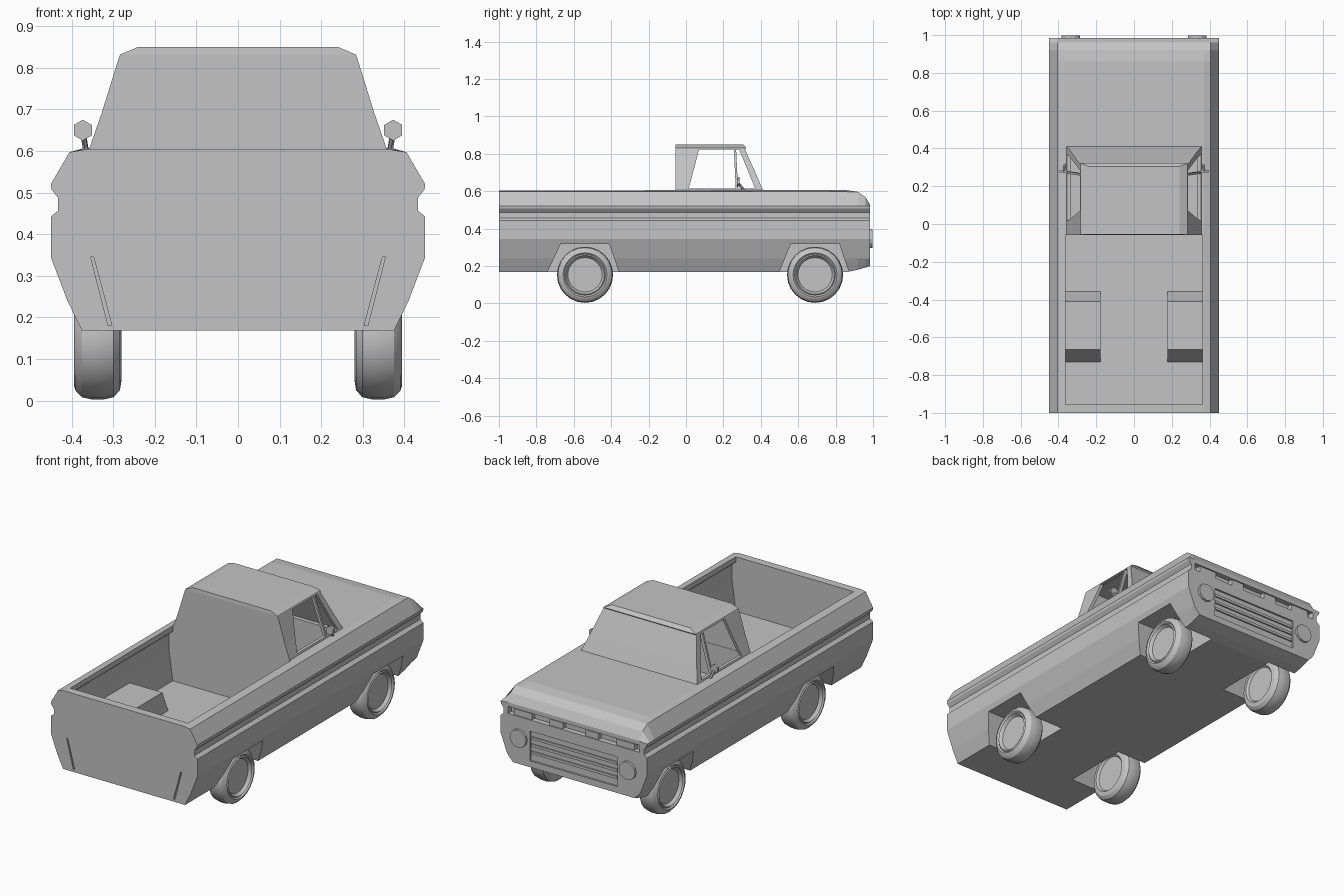
import bpy, bmesh, math
from mathutils import Matrix, Vector

if "Cube" in bpy.data.objects:
    bpy.data.objects.remove(bpy.data.objects["Cube"])

grey = bpy.data.materials.new("plain grey")
grey.diffuse_color = (0.55, 0.55, 0.55, 1)
grey.use_nodes = True
grey.node_tree.nodes["Principled BSDF"].inputs["Base Color"].default_value = grey.diffuse_color


def finish(name, bm):
    bmesh.ops.recalc_face_normals(bm, faces=bm.faces)
    me = bpy.data.meshes.new(name)
    bm.to_mesh(me)
    bm.free()
    me.materials.append(grey)
    ob = bpy.data.objects.new(name, me)
    bpy.context.collection.objects.link(ob)
    return ob


def loft(name, rings):
    """Skin closed rings of equal length and cap both ends."""
    bm = bmesh.new()
    vs = [[bm.verts.new(p) for p in r] for r in rings]
    n = len(vs[0])
    for a, b in zip(vs, vs[1:]):
        for i in range(n):
            bm.faces.new((a[i], a[(i + 1) % n], b[(i + 1) % n], b[i]))
    bm.faces.new(vs[0])
    bm.faces.new(vs[-1])
    return finish(name, bm)


def prism_x(name, yz, x0, x1):
    return loft(name, [[(x, y, z) for y, z in yz] for x in (x0, x1)])


def prism_y(name, xz, y0, y1):
    return loft(name, [[(x, y, z) for x, z in xz] for y in (y0, y1)])


def box(name, x0, x1, y0, y1, z0, z1):
    return prism_x(name, [(y0, z0), (y1, z0), (y1, z1), (y0, z1)], x0, x1)


def rod(name, a, b, r, sides):
    a, b = Vector(a), Vector(b)
    d = b - a
    bm = bmesh.new()
    bmesh.ops.create_cone(bm, cap_ends=True, segments=sides, radius1=r, radius2=r, depth=d.length,
                          matrix=Matrix.Translation((a + b) / 2) @ d.to_track_quat('Z', 'Y').to_matrix().to_4x4())
    return finish(name, bm)


def boolean(ob, cutter, op='DIFFERENCE'):
    m = ob.modifiers.new("cut", 'BOOLEAN')
    m.object, m.operation, m.solver = cutter, op, 'EXACT'
    bpy.context.view_layer.objects.active = ob
    bpy.ops.object.modifier_apply(modifier=m.name)
    bpy.data.objects.remove(cutter)


# Body: side profile lofted along the length, hood dropping at the nose
half = [(0.37, 0.607), (0.405, 0.597), (0.45, 0.52), (0.448, 0.507), (0.432, 0.487), (0.432, 0.457),
        (0.45, 0.442), (0.45, 0.345), (0.41, 0.24), (0.375, 0.168)]


def section(y, top, bottom):
    h = [(x, min(max(z, bottom), top)) for x, z in half]
    return [(x, y, z) for x, z in h] + [(-x, y, z) for x, z in reversed(h)]


body = loft("body", [section(*s) for s in [(-1, 0.603, 0.168), (-0.2, 0.605, 0.168), (0.4, 0.607, 0.168),
                                           (0.86, 0.605, 0.168), (0.92, 0.596, 0.18),
                                           (0.96, 0.568, 0.192), (0.985, 0.525, 0.2)]])

# Open bed and wheel houses inside it
boolean(body, prism_y("bed_cutter", [(-0.362, 0.7), (-0.362, 0.575), (-0.385, 0.555), (-0.385, 0.46), (-0.362, 0.3),
                                     (0.362, 0.3), (0.385, 0.46), (0.385, 0.555), (0.362, 0.575), (0.362, 0.7)],
                      -0.955, -0.055))
for s in (-1, 1):
    boolean(body, prism_x("wheel_house", [(-0.74, 0.28), (-0.665, 0.42), (-0.41, 0.42), (-0.35, 0.28)],
                          s * 0.178, s * 0.4), 'UNION')

# Wheel arches
for s in (-1, 1):
    for c, f, b in ((-0.54, 0.18, 0.2), (0.69, 0.18, 0.19)):
        boolean(body, prism_x("arch_cutter", [(c - b, 0.1), (c - b, 0.17), (c - 0.13, 0.317), (c + 0.13, 0.317),
                                              (c + f, 0.17), (c + f, 0.1)], s * 0.195, s * 0.6))

# Cab interior, nose slot, grille recess and tailgate seams
boolean(body, box("cabin_cutter", -0.34, 0.34, -0.033, 0.37, 0.43, 0.7))
boolean(body, box("slot_cutter", -0.405, 0.405, 0.955, 1.1, 0.462, 0.502))
boolean(body, box("grille_cutter", -0.27, 0.27, 0.975, 1.1, 0.235, 0.40))
for s in (-1, 1):
    boolean(body, prism_y("seam_cutter", [(s * 0.354, 0.345), (s * 0.347, 0.345), (s * 0.303, 0.18),
                                          (s * 0.312, 0.18)], -1.1, -0.992))


# Cab: lofted upward, hollowed, side windows cut through
def level(z, x, y0, y1, z_front=None):
    return [(-x, y0, z), (x, y0, z), (x, y1, z), (-x, y1, z)]


cab = loft("cab", [level(0.598, 0.36, -0.057, 0.415), level(0.69, 0.328, -0.057, 0.375),
                   level(0.825, 0.286, -0.057, 0.315), level(0.832, 0.283, -0.057, 0.322),
                   level(0.85, 0.24, -0.055, 0.305)])
boolean(cab, loft("cab_cutter", [level(0.55, 0.355, -0.035, 0.417), level(0.598, 0.342, -0.035, 0.397),
                                 level(0.69, 0.31, -0.035, 0.357), level(0.828, 0.267, -0.035, 0.295)]))
boolean(cab, prism_x("window_cutter", [(0.015, 0.615), (0.07, 0.823), (0.256, 0.823), (0.266, 0.615)], -1, 1))
boolean(cab, prism_x("vent_cutter", [(0.278, 0.615), (0.268, 0.823), (0.284, 0.823), (0.37, 0.615)], -1, 1))

# Nose details: headlights, slot lamps, grille bars
for s in (-1, 1):
    rod("headlight", (s * 0.335, 0.97, 0.345), (s * 0.335, 0.998, 0.345), 0.05, 12)
    for x0, x1 in ((0.07, 0.15), (0.26, 0.37)):
        box("slot_lamp", s * x0, s * x1, 0.95, 0.982, 0.464, 0.498)
for z in (0.275, 0.315, 0.355):
    box("grille_bar", -0.265, 0.265, 0.97, 0.983, z, z + 0.014)

# Door mirrors
for s in (-1, 1):
    rod("mirror", (s * 0.373, 0.272, 0.65), (s * 0.373, 0.286, 0.65), 0.025, 6)
    rod("mirror_arm", (s * 0.372, 0.282, 0.64), (s * 0.365, 0.315, 0.6), 0.007, 6)

# Wheels: one lathed profile (offset outward, radius)
tyre = [(-0.045, 0.095), (-0.057, 0.105), (-0.053, 0.128), (-0.038, 0.145), (-0.015, 0.15), (0.015, 0.15),
        (0.038, 0.145), (0.053, 0.13), (0.057, 0.118), (0.05, 0.11), (0.055, 0.104), (0.038, 0.092)]
for s in (-1, 1):
    for y, n in ((-0.54, "rear_wheel"), (0.69, "front_wheel")):
        w = loft(n, [[(s * (0.337 + o), y + r * math.cos(a), 0.153 + r * math.sin(a))
                      for a in (math.tau * i / 24 for i in range(24))] for o, r in tyre])
        bpy.ops.object.select_all(action='DESELECT')
        w.select_set(True)
        bpy.context.view_layer.objects.active = w
        bpy.ops.object.shade_smooth_by_angle(angle=math.radians(30))
